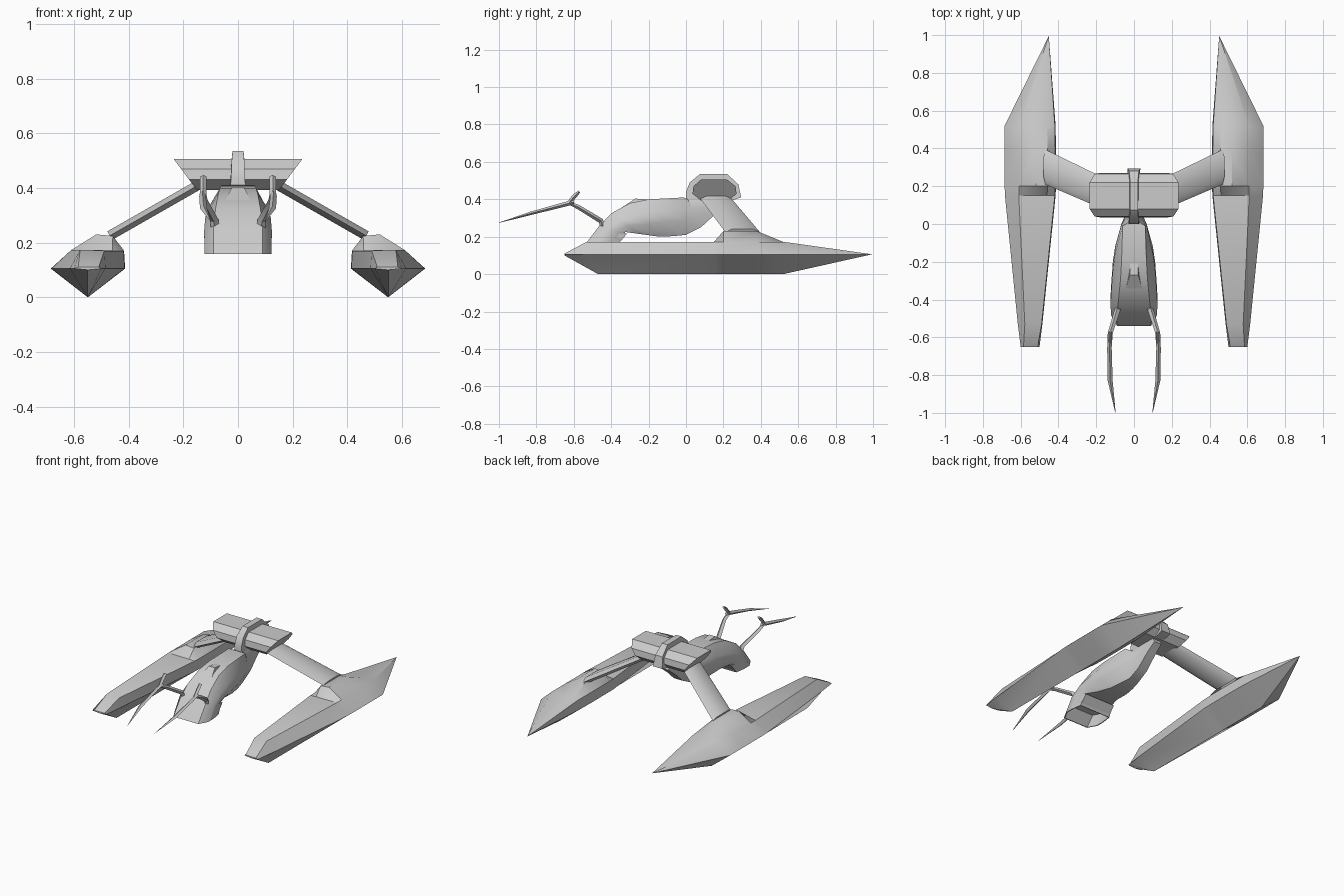
import bpy, bmesh
from mathutils import Vector

if "Cube" in bpy.data.objects:
    bpy.data.objects.remove(bpy.data.objects["Cube"])


def loft(name, rings, mirror=False, angle=32, recess=None):
    """Skin a list of equal-length point rings, with capped ends."""
    bm = bmesh.new()
    vs = [[bm.verts.new(p) for p in r] for r in rings]
    n = len(rings[0])
    for a, b in zip(vs, vs[1:]):
        for i in range(n):
            j = (i + 1) % n
            bm.faces.new((a[i], a[j], b[j], b[i]))
    first = bm.faces.new(vs[0][::-1])
    bm.faces.new(vs[-1])
    bmesh.ops.recalc_face_normals(bm, faces=bm.faces)
    if recess:
        bmesh.ops.inset_individual(bm, faces=[first], thickness=0.006)
        r = bmesh.ops.extrude_discrete_faces(bm, faces=[first])
        bmesh.ops.translate(bm, verts=r["faces"][0].verts, vec=recess)
    me = bpy.data.meshes.new(name)
    bm.to_mesh(me)
    bm.free()
    ob = bpy.data.objects.new(name, me)
    bpy.context.collection.objects.link(ob)
    if mirror:
        ob.modifiers.new("Mirror", 'MIRROR').use_mirror_merge = False
    bpy.ops.object.select_all(action='DESELECT')
    bpy.context.view_layer.objects.active = ob
    ob.select_set(True)
    bpy.ops.object.shade_smooth_by_angle(angle=angle * 3.14159 / 180)
    return ob


def bar(name, stations):
    """Mirrored diamond bar; station = (point, half width in x, half thickness)."""
    pts = [Vector(s[0]) for s in stations]
    rings = []
    for i, (p, w, t) in enumerate(stations):
        d = pts[min(i + 1, len(pts) - 1)] - pts[max(i - 1, 0)]
        up = d.cross(Vector((1, 0, 0))).normalized()
        p, x = Vector(p), Vector((w, 0, 0))
        rings.append([p + x, p + up * t, p - x, p - up * t])
    return loft(name, rings, mirror=True)


# Side hulls: outer edge, top, inner edge, keel
def hull_ring(y, xo, xt, xi, bump, yk=None):
    return [(xo, y, .105), (xt, y, .173), (xi + .105 * (xo - xi) / .27, y, .172 + bump),
            (xi + .045, y, .172 + bump * .9), (xi + .004, y, .17), (xi, y, .105),
            ((xo + xi) / 2, y if yk is None else yk, 0)]


nose = [(x, -.65, z) for x, z in ((.60, .105), (.585, .11), (.55, .11), (.53, .11),
                                  (.51, .11), (.50, .105), (.55, .1))]
tip = [(.45 + p[0] * .002, .995, .105 + p[2] * .01) for p in nose]
loft("side_hull", [nose,
                   hull_ring(-.53, .615, .578, .485, 0, -.47),
                   hull_ring(.15, .683, .61, .415, 0),
                   hull_ring(.20, .685, .61, .413, .058),
                   hull_ring(.38, .685, .61, .413, .058),
                   hull_ring(.52, .685, .61, .415, 0),
                   tip], mirror=True)

# Struts between crossing pod and hulls: flat hexagonal section
def strut_ring(x, z, y0, y1):
    t, m = .016, (y1 - y0) * .2
    return [Vector((x + t * .5 * s, y, z + t * s)) for y, s in
            ((y0, 0), (y0 + m, 1), (y1 - m, 1), (y1, 0), (y1 - m, -1), (y0 + m, -1))]


loft("strut", [strut_ring(.12, .425, .06, .225), strut_ring(.47, .225, .21, .395)], mirror=True)

# Crossing pod with slanted ends
prof = [(.08, .505), (.22, .505), (.265, .47), (.27, .43), (.23, .393),
        (.08, .393), (.035, .43), (.04, .47)]
loft("crossing_pod", [[(s * (.235 - (.505 - z) * .75), y, z) for y, z in prof] for s in (-1, 1)])

# Collar around the pod
collar = [(.0, .40, .028), (.0, .44, .025), (.02, .49, .024), (.075, .535, .02),
          (.22, .535, .02), (.28, .48, .026), (.295, .41, .034), (.25, .395, .03)]
loft("pod_collar", [[(s * w, y, z) for y, z, w in collar] for s in (-1, 1)])

# Curved central body: (top y, top z, bottom y, bottom z, top, mid, bottom half widths)
body = [(-.54, .158, -.36, .158, .09, .122, .112),
        (-.47, .25, -.325, .225, .09, .124, .105),
        (-.40, .325, -.25, .215, .082, .12, .075),
        (-.30, .38, -.14, .20, .072, .112, .06),
        (-.20, .40, -.07, .203, .066, .1, .05),
        (-.01, .41, .0, .21, .06, .068, .035),
        (.01, .40, .08, .25, .026, .045, .032),
        (.10, .42, .15, .315, .026, .035, .03),
        (.20, .42, .22, .37, .026, .03, .026)]
rings = []
for y0, z0, y1, z1, wt, wm, wb in body:
    half = [(w, y0 + (y1 - y0) * t, z0 + (z1 - z0) * t)
            for w, t in ((wt, 0), (wm, .32), (wm, .62), (wb, 1))]
    rings.append(half + [(-x, y, z) for x, y, z in half[::-1]])
loft("central_body", rings, angle=38, recess=(0, .05, .06))

# Canopy wedge on the body
loft("canopy", [[(-.052, -.35, .33), (.052, -.35, .33), (.045, -.345, .355), (-.045, -.345, .355)],
                [(-.04, -.27, .34), (.04, -.27, .34), (.022, -.27, .404), (-.022, -.27, .404)],
                [(-.024, -.2, .37), (.024, -.2, .37), (.02, -.21, .398), (-.02, -.21, .398)]])

# Front prongs: arm, blade and small spur
bar("prong_arm", [((.08, -.44, .23), .016, .014), ((.088, -.455, .285), .016, .014),
                  ((.125, -.575, .358), .013, .012), ((.128, -.625, .38), .012, .008)])
bar("prong_blade", [((.128, -.60, .385), .011, .012), ((.13, -.66, .37), .012, .012),
                    ((.126, -.83, .325), .013, .009), ((.098, -1.0, .275), .001, .001)])
bar("prong_spur", [((.127, -.63, .377), .011, .01), ((.128, -.595, .418), .012, .012),
                   ((.127, -.57, .442), .011, .007)])
